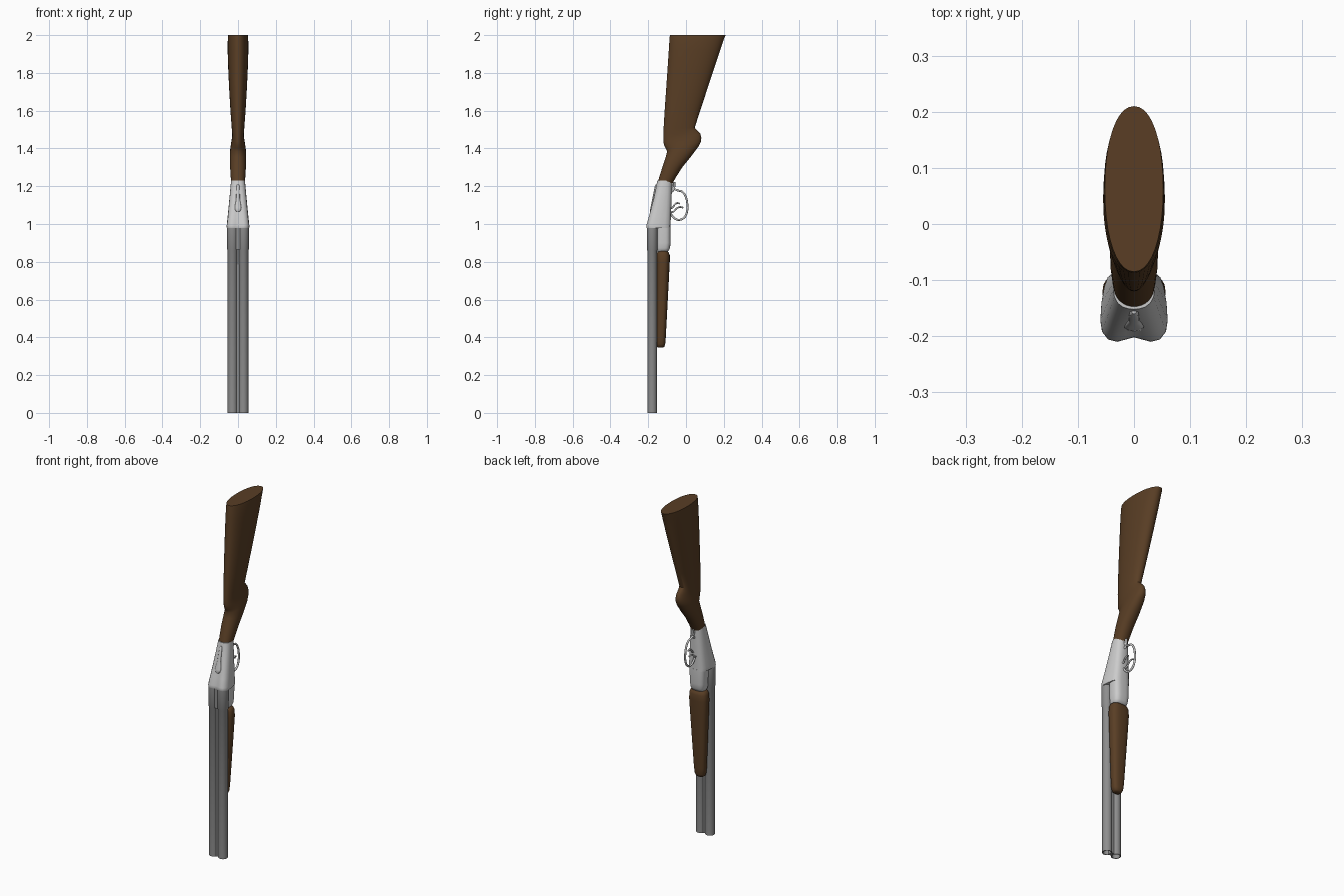
import bpy, bmesh, math
from mathutils import Vector

if "Cube" in bpy.data.objects:
    bpy.data.objects.remove(bpy.data.objects["Cube"])


def material(name, color):
    m = bpy.data.materials.new(name)
    m.diffuse_color = (*color, 1)
    m.use_nodes = True
    m.node_tree.nodes["Principled BSDF"].inputs["Base Color"].default_value = m.diffuse_color
    return m


WOOD = material("wood", (0.1, 0.048, 0.018))
STEEL = material("dark_steel", (0.27, 0.27, 0.27))


def finish(name, bm, mat=None, angle=40):
    bmesh.ops.recalc_face_normals(bm, faces=bm.faces)
    me = bpy.data.meshes.new(name)
    bm.to_mesh(me)
    bm.free()
    ob = bpy.data.objects.new(name, me)
    bpy.context.collection.objects.link(ob)
    if mat:
        me.materials.append(mat)
    bpy.ops.object.select_all(action='DESELECT')
    ob.select_set(True)
    bpy.context.view_layer.objects.active = ob
    bpy.ops.object.shade_smooth_by_angle(angle=math.radians(angle))
    return ob


def skin(name, rings, mat=None, caps=True, angle=40):
    bm = bmesh.new()
    loops = [[bm.verts.new(p) for p in r] for r in rings]
    n = len(loops[0])
    for a, b in zip(loops, loops[1:]):
        for i in range(n):
            j = (i + 1) % n
            bm.faces.new((a[i], a[j], b[j], b[i]))
    if caps:
        bm.faces.new(loops[0])
        bm.faces.new(loops[-1])
    return finish(name, bm, mat, angle)


def oval(front, back, half_width, power=2.0, n=40):
    # tilted superellipse between a front and a back point (y, z)
    pts = []
    for i in range(n):
        a = 2 * math.pi * i / n
        c, s = math.cos(a), math.sin(a)
        u = math.copysign(abs(c) ** (2 / power), c) / 2 + 0.5
        x = half_width * math.copysign(abs(s) ** (2 / power), s)
        pts.append((x, front[0] + (back[0] - front[0]) * u,
                    front[1] + (back[1] - front[1]) * u))
    return pts


def circle(x, y, r, z, n=40):
    return [(x + r * math.cos(2 * math.pi * i / n),
             y + r * math.sin(2 * math.pi * i / n), z) for i in range(n)]


def rod(name, path, radius, closed=False):
    cu = bpy.data.curves.new(name, 'CURVE')
    cu.dimensions = '3D'
    cu.bevel_depth = radius
    cu.bevel_resolution = 3
    cu.use_fill_caps = True
    sp = cu.splines.new('BEZIER')
    sp.bezier_points.add(len(path) - 1)
    for bp, p in zip(sp.bezier_points, path):
        bp.co = p
        bp.handle_left_type = bp.handle_right_type = 'AUTO'
    sp.use_cyclic_u = closed
    sp.resolution_u = 8
    ob = bpy.data.objects.new(name, cu)
    bpy.context.collection.objects.link(ob)
    bpy.ops.object.select_all(action='DESELECT')
    ob.select_set(True)
    bpy.context.view_layer.objects.active = ob
    bpy.ops.object.convert(target='MESH')
    bpy.ops.object.shade_smooth_by_angle(angle=math.radians(40))
    return ob


# Butt stock with pistol grip: front (y, z), back (y, z), half width
stock = [
    ((-.150, 1.22), (-.072, 1.215), .036), ((-.138, 1.26), (-.052, 1.25), .039),
    ((-.122, 1.31), (-.020, 1.30), .042), ((-.107, 1.355), (.025, 1.355), .043),
    ((-.100, 1.385), (.066, 1.41), .041), ((-.107, 1.40), (.080, 1.437), .038),
    ((-.116, 1.417), (.081, 1.458), .035), ((-.120, 1.435), (.076, 1.478), .032),
    ((-.120, 1.46), (.060, 1.495), .031), ((-.119, 1.50), (.046, 1.51), .033),
    ((-.113, 1.60), (.075, 1.60), .040), ((-.106, 1.70), (.108, 1.70), .046),
    ((-.099, 1.80), (.141, 1.80), .051), ((-.091, 1.92), (.181, 1.92), .055),
    ((-.087, 1.985), (.203, 1.985), .054), ((-.085, 2.0), (.21, 2.0), .052)]
skin("stock", [oval(f, b, w, 2.15) for f, b, w in stock], WOOD)

# Forend: z, front y, back y, half width
forend = [
    (.345, -.148, -.122, .014), (.35, -.155, -.115, .024), (.365, -.157, -.110, .031),
    (.40, -.157, -.107, .035), (.55, -.157, -.099, .043), (.70, -.157, -.091, .051),
    (.80, -.157, -.086, .056), (.835, -.157, -.086, .054), (.85, -.152, -.092, .048),
    (.856, -.145, -.10, .038)]
skin("forend", [oval((f, z), (b, z), w, 2.6) for z, f, b, w in forend], WOOD, angle=60)

# Receiver: twin lobed breech end blending into the grip end
breech = [(0, -.202), (.015, -.206), (.03, -.21), (.046, -.206), (.057, -.192),
          (.06, -.172), (.058, -.14), (.053, -.112), (.047, -.095), (.035, -.085),
          (.015, -.082), (0, -.082)]
grip_end = [(0, -.152), (.01, -.151), (.02, -.148), (.029, -.141), (.035, -.13),
            (.037, -.117), (.037, -.105), (.035, -.094), (.03, -.085), (.022, -.078),
            (.01, -.073), (0, -.073)]


def receiver_ring(z, t):
    half = [(a[0] + (b[0] - a[0]) * t, a[1] + (b[1] - a[1]) * t)
            for a, b in zip(breech, grip_end)]
    return [(x, y, z) for x, y in half] + [(-x, y, z) for x, y in half[-2:0:-1]]


skin("receiver", [receiver_ring(.978 + .252 * k, t) for k, t in
                  ((0, .03), (.03, .0), (.07, .02), (.25, .23), (.5, .5),
                   (.75, .76), (.95, .96), (1, 1.0))])

# Action body under the breech
action = [(.852, -.15, -.105, .030), (.857, -.155, -.092, .038), (.872, -.158, -.085, .043),
          (.90, -.158, -.081, .046), (.985, -.158, -.081, .048)]
skin("action_body", [oval((f, z), (b, z), w, 3) for z, f, b, w in action], angle=60)

# Hollow barrels with thicker breech ends
for side, x in (("left", -.029), ("right", .029)):
    prof = [(.021, .93), (.021, 0), (.0255, 0), (.026, .86), (.0285, .865), (.0285, .985)]
    skin(side + "_barrel", [circle(x, -.179, r, z) for r, z in prof], STEEL)

# Ribs joining the barrels
for name, y0, y1, w, top in (("barrel_rib", -.192, -.166, .011, .98),
                             ("breech_block", -.2, -.16, .014, .98)):
    z0 = 0.002 if name == "barrel_rib" else .865
    skin(name, [[(-w, y0, z), (w, y0, z), (w, y1, z), (-w, y1, z)] for z in (z0, top)], STEEL)

# Opening lever lying on the sloping face of the receiver
rings = []
for z, w in ((1.065, .006), (1.07, .014), (1.085, .018), (1.105, .015),
             (1.13, .010), (1.17, .009), (1.20, .008), (1.21, .004)):
    t = (z - .978) / .252
    y = -.203 + .051 * t
    d = .007 if w > .007 else .004
    rings.append(oval((y - d, z), (y + .006, z), w, 2.5, 16))
skin("opening_lever", rings, angle=60)

# Trigger guard and two triggers
guard = [(-.078, 1.215), (-.066, 1.19), (-.045, 1.178), (-.022, 1.172), (-.002, 1.145),
         (.007, 1.105), (.004, 1.06), (-.012, 1.032), (-.04, 1.022), (-.065, 1.034), (-.084, 1.06)]
rod("trigger_guard", [(0, y, z) for y, z in guard], .0055)
rod("guard_strap", [(0, -.074, 1.17), (0, -.064, 1.19), (0, -.062, 1.222)], .006)
for name, x, dz in (("front_trigger", -.009, 0), ("rear_trigger", .009, .028)):
    path = [(-.088, 1.062), (-.066, 1.066), (-.05, 1.082), (-.032, 1.09), (-.014, 1.086)]
    k = 1 if dz == 0 else .75
    rod(name, [(x, -.088 + (y + .088) * k, z + dz * k) for y, z in path], .0045)
